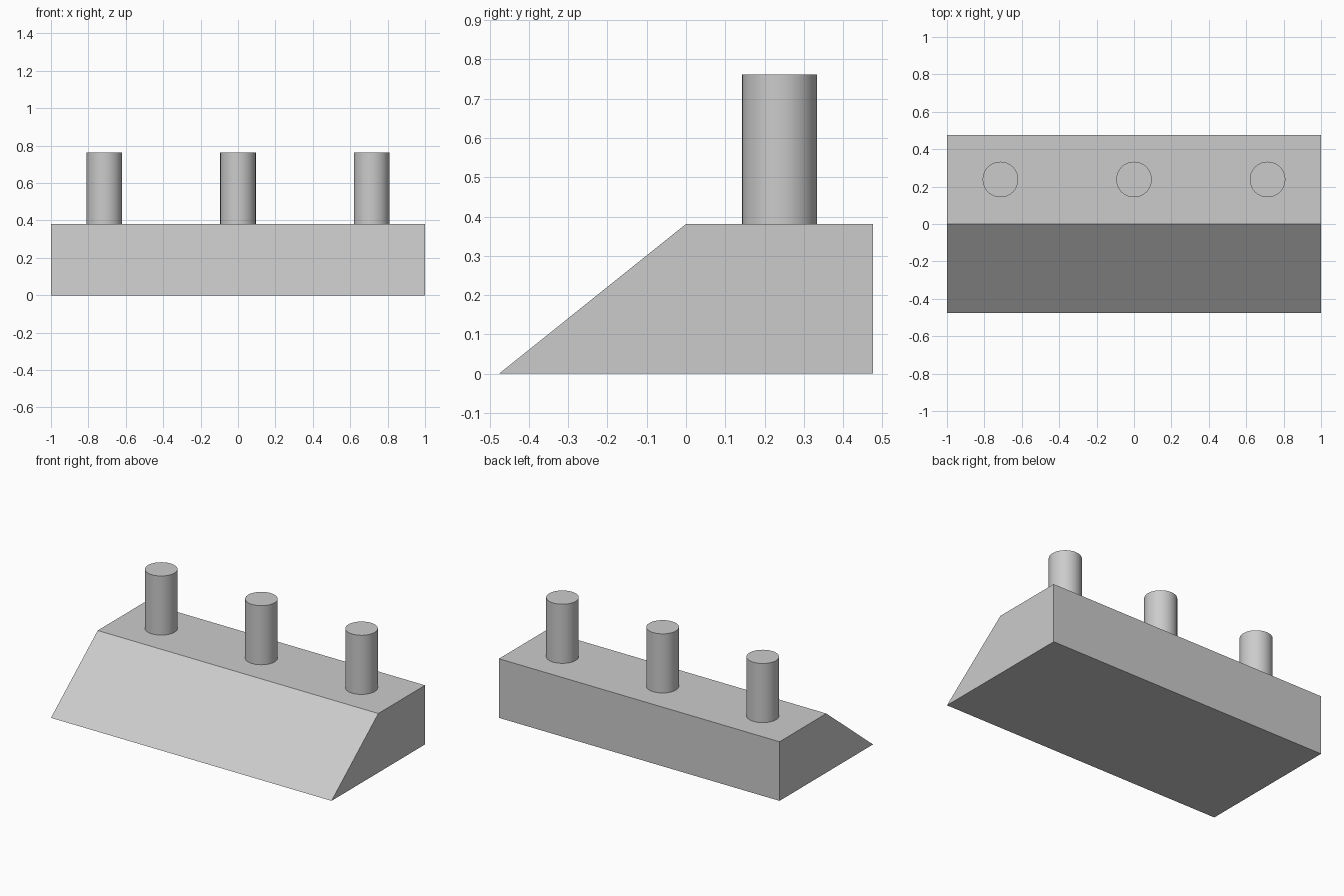
import bpy
import bmesh
import math

if "Cube" in bpy.data.objects:
    bpy.data.objects.remove(bpy.data.objects["Cube"])

LENGTH, HALF_DEPTH, HEIGHT = 2.0, 0.476, 0.381
PEG_RADIUS, PEG_HEIGHT = 0.095, 0.381
PEG_SPACING, PEG_Y = 0.714, 0.238

grey = bpy.data.materials.new("plain_grey")
grey.use_nodes = True
colour = (0.6, 0.6, 0.6, 1)
grey.diffuse_color = colour
grey.node_tree.nodes["Principled BSDF"].inputs["Base Color"].default_value = colour

# Base: wedge-fronted profile extruded along x
profile = [(-HALF_DEPTH, 0), (HALF_DEPTH, 0), (HALF_DEPTH, HEIGHT), (0, HEIGHT)]
bm = bmesh.new()
end = bm.faces.new([bm.verts.new((-LENGTH / 2, y, z)) for y, z in profile])
extruded = bmesh.ops.extrude_face_region(bm, geom=[end])["geom"]
moved = [v for v in extruded if isinstance(v, bmesh.types.BMVert)]
bmesh.ops.translate(bm, verts=moved, vec=(LENGTH, 0, 0))
bmesh.ops.recalc_face_normals(bm, faces=bm.faces)
mesh = bpy.data.meshes.new("sloped_base")
bm.to_mesh(mesh)
bm.free()
mesh.materials.append(grey)
base = bpy.data.objects.new("sloped_base", mesh)
bpy.context.collection.objects.link(base)

# Pegs: three smooth cylinders standing on the flat top
for name, side in (("right_peg", -1), ("middle_peg", 0), ("left_peg", 1)):
    bpy.ops.mesh.primitive_cylinder_add(
        vertices=64, radius=PEG_RADIUS, depth=PEG_HEIGHT,
        location=(side * PEG_SPACING, PEG_Y, HEIGHT + PEG_HEIGHT / 2))
    peg = bpy.context.object
    peg.name = name
    peg.data.materials.append(grey)
    bpy.ops.object.shade_smooth_by_angle(angle=math.radians(30))
